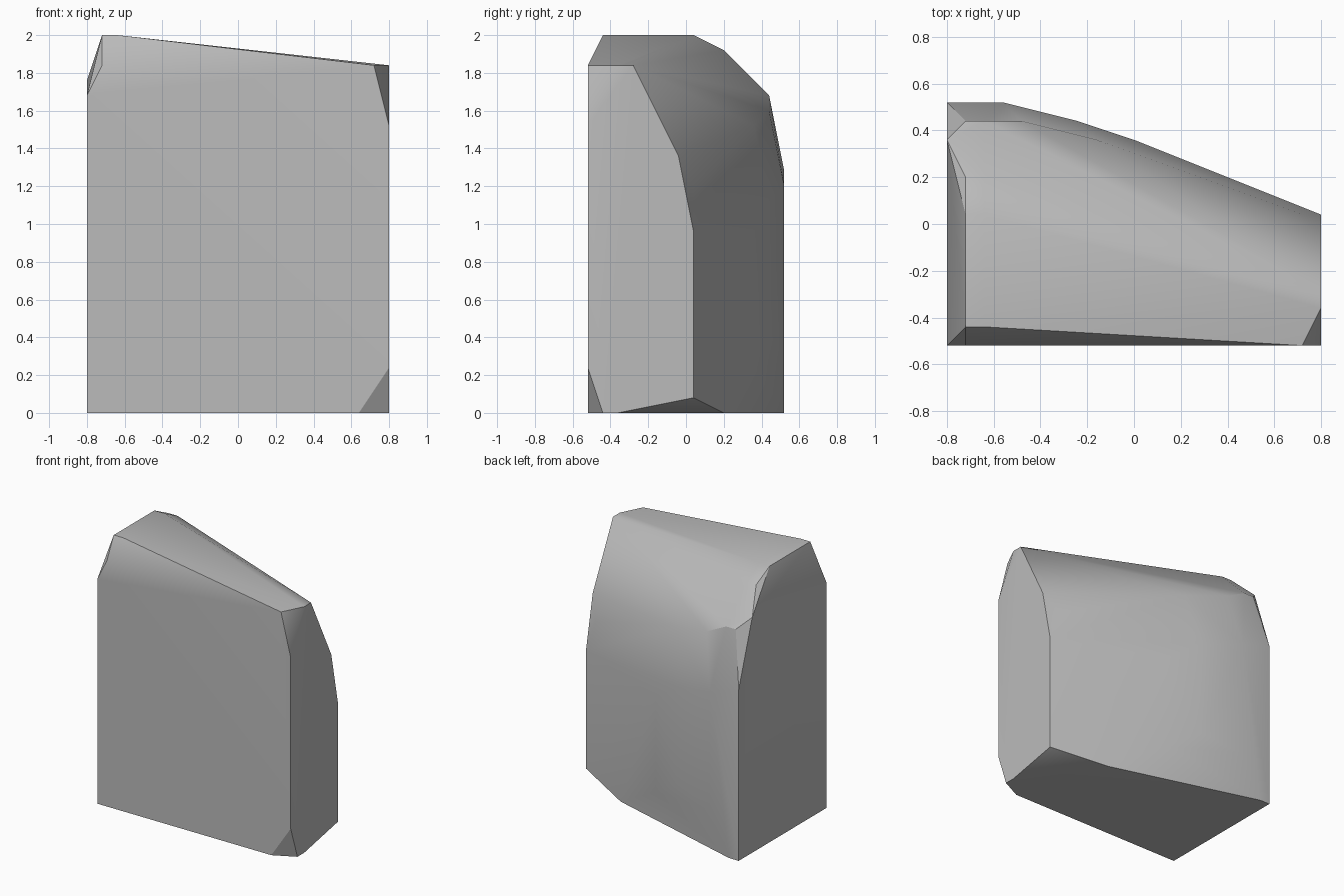
import bpy
import bmesh
import math
from mathutils import Vector

# Remove the default object only
default = bpy.data.objects.get("Cube")
if default:
    bpy.data.objects.remove(default, do_unlink=True)

UNIT = 0.04  # the stone is laid out on a coarse grid


def make_material(name, colour):
    material = bpy.data.materials.new(name)
    material.use_nodes = True
    material.diffuse_color = colour
    material.node_tree.nodes["Principled BSDF"].inputs["Base Color"].default_value = colour
    return material


def hull_object(name, points, material):
    """Wrap grid points in a convex shell and merge its coplanar faces."""
    bm = bmesh.new()
    for point in points:
        bm.verts.new(Vector(point) * UNIT)
    result = bmesh.ops.convex_hull(bm, input=bm.verts[:])
    unused = {g for g in result["geom_interior"] + result["geom_unused"]
              if isinstance(g, bmesh.types.BMVert)}
    bmesh.ops.delete(bm, geom=list(unused), context="VERTS")
    bmesh.ops.dissolve_limit(bm, angle_limit=math.radians(0.5),
                             verts=bm.verts[:], edges=bm.edges[:])
    bmesh.ops.recalc_face_normals(bm, faces=bm.faces[:])
    mesh = bpy.data.meshes.new(name)
    bm.to_mesh(mesh)
    bm.free()
    mesh.materials.append(material)
    obj = bpy.data.objects.new(name, mesh)
    bpy.context.collection.objects.link(obj)
    return obj


# Flat end outlines, as depth and height
narrow_end = [(-13, 38), (-9, 46), (-7, 46), (-1, 34), (1, 24),
              (1, 2), (-9, 0), (-11, 0), (-13, 6)]
wide_end = [(-13, 0), (-13, 42), (9, 44), (13, 32), (13, 0)]

# Flat front corners, as width and height
front_corners = [(-18, 46), (18, 46), (16, 0)]

# Short crest along the wide end, as depth and height
crest = [(-11, 50), (1, 50), (5, 48), (11, 42)]

# Rounded shoulder running down the back
shoulder = [(-12, 11, 40), (-4, 9, 38), (18, 1, 30)]

# Slightly bulged back wall: width, depth, low and high limits
back_wall = [(-14, 13, 8, 30), (-6, 11, 10, 28), (0, 9, 6, 24)]

# Back edge of the base
base_edge = [(-18, 13, 0), (10, 5, 0)]

points = [(20, y, z) for y, z in narrow_end]
points += [(-20, y, z) for y, z in wide_end]
points += [(x, -13, z) for x, z in front_corners]
points += [(x, y, z) for x in (-18, -16) for y, z in crest]
points += [(x, y, z) for x, y, low, high in back_wall for z in (low, high)]
points += shoulder + base_edge

stone = make_material("stone grey", (0.5, 0.5, 0.5, 1.0))
block = hull_object("stone_block", points, stone)

# Soft shading over the shallow facets, crisp main edges
bpy.ops.object.select_all(action="DESELECT")
block.select_set(True)
bpy.context.view_layer.objects.active = block
bpy.ops.object.shade_smooth_by_angle(angle=math.radians(30))
